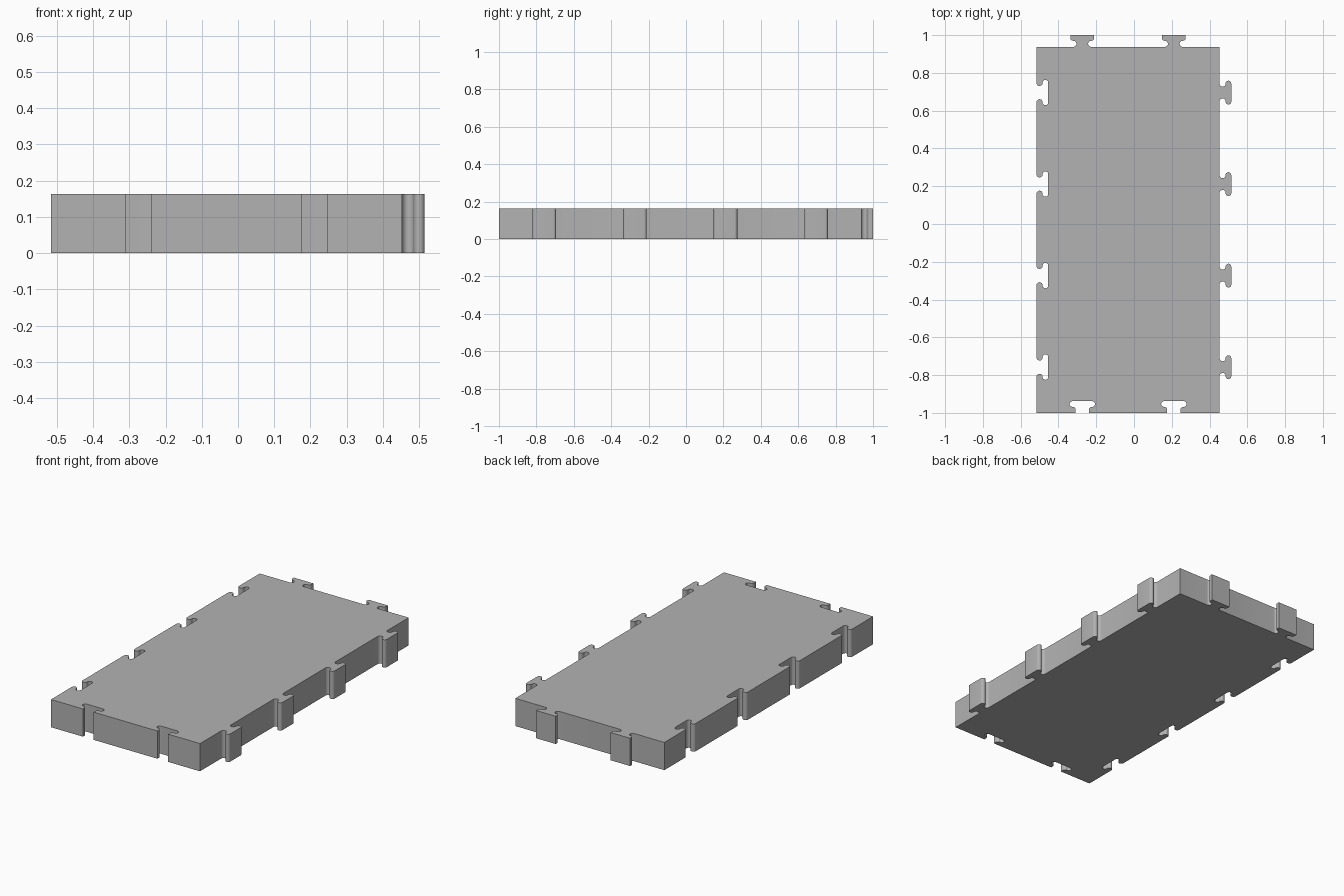
import bpy
import bmesh
from math import sin, cos, radians
from mathutils import Vector

cube = bpy.data.objects.get("Cube")
if cube:
    bpy.data.objects.remove(cube, do_unlink=True)

LEFT, RIGHT, FRONT, BACK = -0.516, 0.453, -1.0, 0.938
HEIGHT = 0.163
LOBE = 0.016       # radius of the rounded waist
HEAD_R = 0.015     # radius of the rounded head ends


def arc(u, v, r, start, end, steps=8):
    angles = [radians(start + (end - start) * i / steps) for i in range(steps + 1)]
    return [(u + r * cos(a), v + r * sin(a)) for a in angles]


def half_joint(waist, head, round_root=True, round_tip=True):
    """Half of a connector, from its root on the edge to its flat tip."""
    if round_root:
        points = arc(waist + LOBE, LOBE, LOBE, 270, 90, 14)
    else:
        points = [(waist, 0)] + arc(waist + LOBE, LOBE, LOBE, 180, 90)
    centre_v = 2 * LOBE + HEAD_R
    if round_tip:
        points += arc(head - HEAD_R, centre_v, HEAD_R, -90, 90, 14)
    else:
        points += arc(head - HEAD_R, centre_v, HEAD_R, -90, 0)
        points.append((head, centre_v + HEAD_R))
    return points


def edge(start, end, count, half, side):
    """Points along one edge; side is 1 for tabs and -1 for sockets."""
    start, end = Vector(start), Vector(end)
    along = (end - start).normalized()
    outward = Vector((along.y, -along.x))
    profile = [(-u, v) for u, v in half] + [(u, v) for u, v in reversed(half)]
    points = [start]
    for i in range(count):
        centre = start.lerp(end, (i + 0.5) / count)
        points += [centre + along * u + outward * v * side for u, v in profile]
    return points


# Outline of the tile, walked counter-clockwise
a, b, c, d = (LEFT, FRONT), (RIGHT, FRONT), (RIGHT, BACK), (LEFT, BACK)
outline = edge(a, b, 2, half_joint(0.035, 0.067, round_root=False), -1)
outline += edge(b, c, 4, half_joint(0.031, 0.063), 1)
outline += edge(c, d, 2, half_joint(0.031, 0.063, round_tip=False), 1)
outline += edge(d, a, 4, half_joint(0.035, 0.067), -1)

# Solid tile extruded from the outline
bm = bmesh.new()
base = bm.faces.new([bm.verts.new((p.x, p.y, 0)) for p in outline])
top = bmesh.ops.extrude_face_region(bm, geom=[base], use_keep_orig=True)
bmesh.ops.translate(bm, vec=(0, 0, HEIGHT),
                    verts=[g for g in top["geom"] if isinstance(g, bmesh.types.BMVert)])
bmesh.ops.recalc_face_normals(bm, faces=bm.faces[:])
mesh = bpy.data.meshes.new("interlocking_tile")
bm.to_mesh(mesh)
bm.free()
tile = bpy.data.objects.new("interlocking_tile", mesh)
bpy.context.collection.objects.link(tile)

# Plain grey material
grey = bpy.data.materials.new("plain_grey")
grey.use_nodes = True
colour = (0.45, 0.45, 0.45, 1)
grey.diffuse_color = colour
grey.node_tree.nodes["Principled BSDF"].inputs["Base Color"].default_value = colour
mesh.materials.append(grey)

# Smooth the rounded connectors, keep the edges crisp
bpy.ops.object.select_all(action="DESELECT")
tile.select_set(True)
bpy.context.view_layer.objects.active = tile
bpy.ops.object.shade_smooth_by_angle(angle=radians(30))
